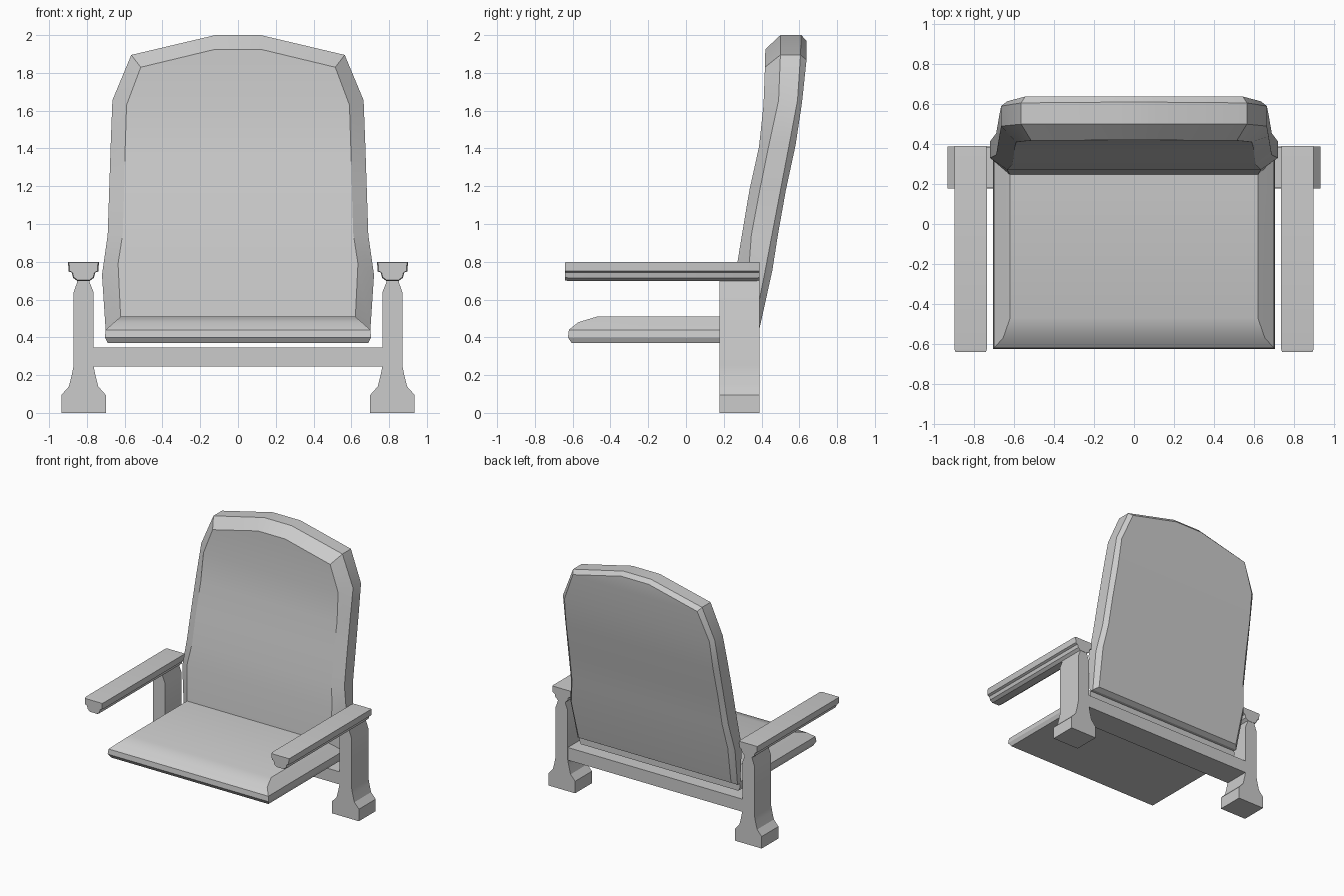
import bpy, bmesh, math

if "Cube" in bpy.data.objects:
    bpy.data.objects.remove(bpy.data.objects["Cube"])


def loft(name, rings, mirror=False, strip_caps=False, angle=25):
    """Skin a list of closed rings (equal point counts) and cap both ends."""
    bm = bmesh.new()
    rows = [[bm.verts.new(p) for p in ring] for ring in rings]
    n = len(rows[0])
    for a, b in zip(rows, rows[1:]):
        for i in range(n):
            j = (i + 1) % n
            bm.faces.new((a[i], a[j], b[j], b[i]))
    for r in (rows[0], rows[-1]):
        if strip_caps:  # non-flat caps: quads between left and right points
            for i in range(n // 2 - 1):
                bm.faces.new((r[i], r[i + 1], r[n - 2 - i], r[n - 1 - i]))
        else:
            bm.faces.new(r)
    bmesh.ops.recalc_face_normals(bm, faces=bm.faces)
    me = bpy.data.meshes.new(name)
    bm.to_mesh(me)
    bm.free()
    ob = bpy.data.objects.new(name, me)
    bpy.context.collection.objects.link(ob)
    me.shade_smooth()
    me.set_sharp_from_angle(angle=math.radians(angle))
    if mirror:
        ob.modifiers.new("Mirror", 'MIRROR').use_axis[0] = True
    return ob


def interp(table, z):
    """Piecewise-linear y at height z; table is (z, y) from top to bottom."""
    if z >= table[0][0]:
        return table[0][1]
    for (z0, y0), (z1, y1) in zip(table, table[1:]):
        if z >= z1:
            return y0 + (y1 - y0) * (z - z0) / (z1 - z0)
    return table[-1][1]


# Backrest: side curves for front face, front rim, rear rim and rear face
front = [(1.92, .42), (1.7, .415), (1.47, .40), (1.18, .336), (.8, .272), (.42, .24)]
rim_f = [(1.9, .50), (1.65, .49), (1.31, .415), (.91, .34), (.72, .33), (.44, .32)]
rim_r = [(1.95, .61), (1.65, .59), (1.23, .51), (1.05, .475), (.78, .425), (.44, .355)]
rear = [(1.96, .638), (1.81, .638), (1.44, .585), (1.07, .505), (.78, .463), (.46, .39)]
# outer x, outer z, inner x, inner z
outline = [(.12, 2.0, .12, 1.925), (.565, 1.895, .515, 1.83), (.665, 1.655, .59, 1.63),
           (.674, 1.42, .597, 1.41), (.682, 1.18, .603, 1.18), (.69, .94, .61, .95),
           (.72, .73, .635, .79), (.70, .43, .62, .48)]
rings = []
for ox, oz, ix, iz in outline:
    bx, bz = ox + (ix - ox) * .4, oz + (iz - oz) * .4
    half = [(ix, interp(front, iz), iz), (ox, interp(rim_f, oz), oz),
            (ox, interp(rim_r, oz), oz), (bx, interp(rear, bz), bz)]
    rings.append(half + [(-x, y, z) for x, y, z in reversed(half)])
loft("backrest", rings, strip_caps=True)

# Seat cushion: stacked rectangles (half width, front y, z)
layers = [(.69, -.605, .37), (.705, -.625, .40), (.70, -.62, .44),
          (.655, -.57, .48), (.62, -.47, .51)]
loft("seat", [[(-w, y, z), (w, y, z), (w, .33, z), (-w, .33, z)] for w, y, z in layers])

# Side legs with flared feet: half-profile (left x, right x, z)
leg = [(.70, .935, 0), (.70, .935, .095), (.74, .895, .14), (.755, .88, .20),
       (.765, .87, .25), (.765, .87, .64), (.785, .852, .69), (.785, .852, .72)]
prof = [(b, z) for a, b, z in leg] + [(a, z) for a, b, z in reversed(leg)]
loft("side_leg", [[(x, y, z) for x, z in prof] for y in (.178, .388)], mirror=True)

# Armrests: flat top, lipped sides and rounded underside
half = [(.082, .80), (.079, .75), (.062, .742), (.055, .715), (.032, .698)]
arm = half + [(-x, z) for x, z in reversed(half)]
loft("armrest", [[(.818 + x * s, y, .76 + (z - .76) * s) for x, z in arm]
                 for y, s in ((-.64, .93), (-.625, 1), (.375, 1), (.39, .97))], mirror=True)

# Crossbar joining the legs
loft("crossbar", [[(x, .18, .245), (x, .386, .245), (x, .386, .345), (x, .18, .345)]
                  for x in (-.78, .78)])
